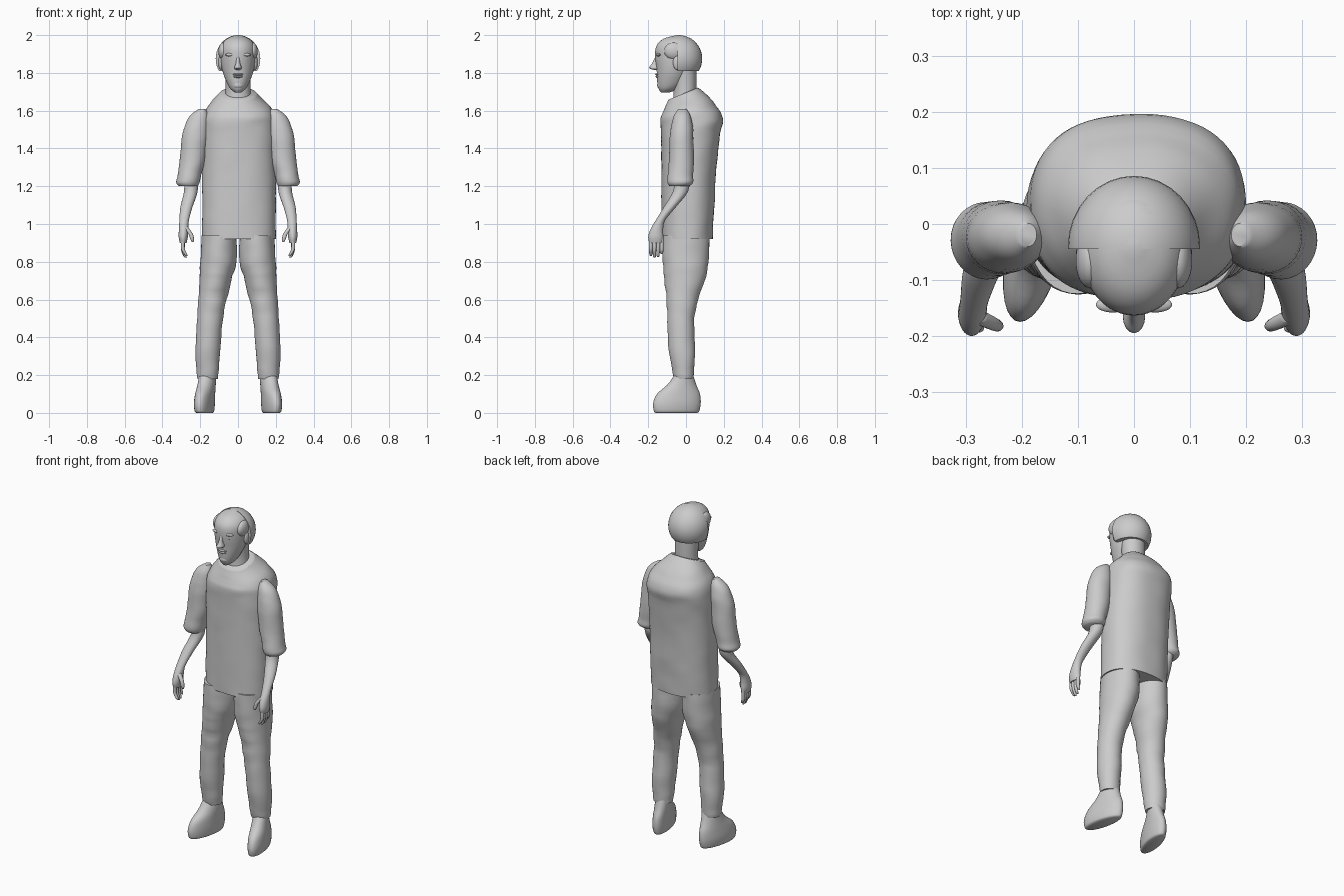
import bpy
import bmesh
import math
from mathutils import Vector, noise

UNIT = 0.01  # section tables are written in hundredths of a unit

default_cube = bpy.data.objects.get("Cube")
if default_cube:
    bpy.data.objects.remove(default_cube, do_unlink=True)

# One plain grey for the whole figure
GREY = (0.6, 0.6, 0.6, 1)
grey = bpy.data.materials.new("plain grey")
grey.use_nodes = True
grey.diffuse_color = GREY
grey.node_tree.nodes["Principled BSDF"].inputs["Base Color"].default_value = GREY


def finish(name, bm, side=1):
    """Turn a bmesh into a smooth shaded object, mirrored when side is -1."""
    if side < 0:
        for vert in bm.verts:
            vert.co.x = -vert.co.x
    bmesh.ops.recalc_face_normals(bm, faces=bm.faces)
    mesh = bpy.data.meshes.new(name)
    bm.to_mesh(mesh)
    bm.free()
    mesh.materials.append(grey)
    obj = bpy.data.objects.new(name, mesh)
    bpy.context.collection.objects.link(obj)
    bpy.ops.object.select_all(action="DESELECT")
    obj.select_set(True)
    bpy.context.view_layer.objects.active = obj
    bpy.ops.object.shade_smooth_by_angle(angle=math.radians(50))
    return obj


def smooth_sections(sections, steps):
    """Add in-between sections along a Catmull-Rom curve."""
    rows = [Vector(row) * UNIT for row in sections]
    padded = [rows[0]] + rows + [rows[-1]]
    result = []
    for a, b, c, d in zip(padded, padded[1:], padded[2:], padded[3:]):
        for step in range(steps):
            t = step / steps
            result.append((b * 2 + (c - a) * t + (a * 2 - b * 5 + c * 4 - d) * t * t
                           + (b * 3 - a - c * 3 + d) * t * t * t) / 2)
    return result + [rows[-1]]


def loft(name, sections, side=1, sides=32, steps=4, fold=0, yaw=0, tilt=None, square=1):
    """Skin oval sections (x, y, z, half width, half depth) from end to end."""
    bm = bmesh.new()
    rings = []
    for x, y, z, wide, deep in smooth_sections(sections, steps):
        ring = []
        for i in range(sides):
            angle = math.tau * i / sides
            c, s = math.cos(angle), math.sin(angle)
            dx = math.copysign(abs(c) ** square, c) * max(wide, UNIT / 9)
            dy = math.copysign(abs(s) ** square, s) * max(deep, UNIT / 9)
            lift = tilt(z) * dy if tilt else 0
            point = Vector((x + dx + yaw * dy, y + dy, z + lift))
            if fold:
                ripple = noise.noise(Vector((point.x * 9, point.y * 9, point.z * 20)))
                point += Vector((c, s, 0)) * ripple * fold
            ring.append(bm.verts.new(point))
        rings.append(ring)
    for low, high in zip(rings, rings[1:]):
        for i in range(sides):
            j = (i + 1) % sides
            bm.faces.new((low[i], low[j], high[j], high[i]))
    bm.faces.new(rings[0])
    bm.faces.new(rings[-1])
    return finish(name, bm, side)


def ball(name, centre, radii, side=1, keep=None):
    """Ellipsoid; keep is an optional list of (point, normal) cuts, capped flat."""
    bm = bmesh.new()
    bmesh.ops.create_uvsphere(bm, u_segments=32, v_segments=20, radius=1)
    for vert in bm.verts:
        vert.co = Vector([(p + r * v) * UNIT for p, r, v in zip(centre, radii, vert.co)])
    for point, normal in keep or []:
        cut = bmesh.ops.bisect_plane(bm, geom=bm.verts[:] + bm.edges[:] + bm.faces[:],
                                     plane_co=Vector(point) * UNIT, plane_no=normal,
                                     clear_outer=True)
        edges = [e for e in cut["geom_cut"] if isinstance(e, bmesh.types.BMEdge)]
        bmesh.ops.holes_fill(bm, edges=edges)
    return finish(name, bm, side)


# Shirt body, with a collar opening that slopes down to the front
loft("shirt", [
    (0.5, 0.5, 92, 19.5, 13.5), (0.5, 1, 110, 19.5, 14), (0.5, 1.5, 130, 19.5, 14.5),
    (0.5, 2.5, 148, 19.5, 15.8), (0.5, 3, 156, 19, 16.5), (0.5, 1.5, 161, 17, 14),
    (0, 0, 165, 13.5, 11), (0, -1.5, 169, 9.5, 8)],
    sides=64, fold=0.004, square=0.85,
    tilt=lambda z: 0.4 * max(0, min(1, (z - 1.56) / 0.12)))

# Neck and head
loft("neck", [(0, -1, 164, 7, 6), (0, -0.5, 172, 6.5, 6), (0, -1, 184, 7, 6.5)])
loft("head", [
    (0, -11, 169.5, 1.5, 2), (0, -9.5, 171.5, 4, 5), (0, -8, 175, 6, 7.2),
    (0, -6.5, 181, 8.2, 9), (0, -5.5, 188, 9.2, 10.8), (0, -5, 194, 9, 10.8),
    (0, -4.5, 198, 6, 7.5), (0, -4, 200, 1, 1)], sides=48)

# Hair: a half dome over the back of the head, plus side tufts
ball("back_hair", (0, -4, 187.5), (11.8, 12.6, 12.5),
     keep=[((0, -4.5, 0), (0, -1, 0)), ((0, 0, 181), (0, 0, -1))])

# Face
loft("nose", [(0, -15.5, 181.5, 0.8, 1), (0, -16.5, 182.5, 2, 3),
              (0, -16, 185, 1.2, 2), (0, -15.5, 188.5, 0.8, 0.8)], sides=16)
ball("upper_lip", (0, -15, 179.2), (2.8, 1.3, 0.6))
ball("lower_lip", (0, -14.8, 178), (2.4, 1.3, 0.7))
ball("chin", (0, -12.5, 173.5), (3.2, 2.8, 2.4))

for side, label in ((1, "left"), (-1, "right")):
    # Brow, eye, ear and temple hair
    ball(label + "_brow", (3.8, -14.4, 189.6), (3, 1.4, 0.9), side)
    ball(label + "_eye", (3.6, -14, 187), (1.5, 1.2, 0.8), side)
    ball(label + "_ear", (9, -4.5, 185.5), (1.4, 2.4, 4), side)
    ball(label + "_temple_hair", (7.8, -6.5, 191.5), (2.6, 5, 4.5), side)

    # Sleeve with a rolled cuff
    loft(label + "_sleeve", [
        (26.3, -3.5, 120, 5, 5.2), (26.6, -3, 122, 6.2, 6.8), (25.8, -3, 126, 6.2, 6.8),
        (24, -2.5, 134, 6.8, 6.5), (22.8, -2.3, 146, 7, 6.3), (21.5, -2, 153, 6.3, 5.5),
        (20.3, -2, 158, 4.5, 4), (19, -2, 161, 1.5, 2)], side, fold=0.003)

    # Forearm and palm
    loft(label + "_forearm", [
        (29, -16, 90, 1.8, 3.5), (29, -16, 93, 2.4, 4), (28.8, -15.5, 97, 2.5, 3.4),
        (28.5, -13.5, 102, 2.5, 2.5), (27.3, -8.5, 109, 3.2, 3.2),
        (25, -3, 117, 3.6, 4), (25, -2, 124, 3.5, 4)], side)

    # Fingers, spread from front to back, and the thumb
    for i, finger in enumerate(("index", "middle", "ring", "little")):
        y = -18.6 + 1.9 * i
        tip = 83 - 1.5 * math.sin(i) + 0.4 * i
        loft(f"{label}_{finger}_finger", [
            (27.2 + i / 3, y, tip, 0.4, 0.4), (27.7 + i / 3, y, tip + 1, 0.8, 0.8),
            (29.2, y, 87, 1, 1), (29, y, 93, 1, 1)], side, sides=12)
    loft(label + "_thumb", [
        (24, -18.2, 90.5, 0.5, 0.5), (24.3, -18.2, 92, 1, 1),
        (25.2, -17.8, 95, 1.2, 1.2), (28, -16.5, 98.5, 1.4, 1.4)], side, sides=12)

    # Trouser leg
    loft(label + "_trouser_leg", [
        (16, -1.2, 18, 5.5, 5), (16.2, -1.5, 22, 5.8, 5.6), (16, -2, 32, 6.5, 7),
        (15, -2.8, 48, 6.8, 7), (13.5, -2, 60, 7.6, 8.3), (12, -0.7, 70, 8.5, 10.6),
        (10.4, -0.2, 80, 9.6, 12.2), (10, 0, 94, 9.2, 12.4)], side, sides=40, fold=0.005)

    # Shoe, toes turned outwards
    loft(label + "_shoe", [
        (17.7, -5, 0, 3.8, 11), (17.8, -5, 1, 4.6, 12), (17.8, -4.8, 5, 5, 12.6),
        (17.4, -4, 10, 4.8, 11.4), (16.6, -2.2, 15, 4.6, 7.6), (16, -1, 21, 4.4, 4.5)],
        side, yaw=-0.2)
